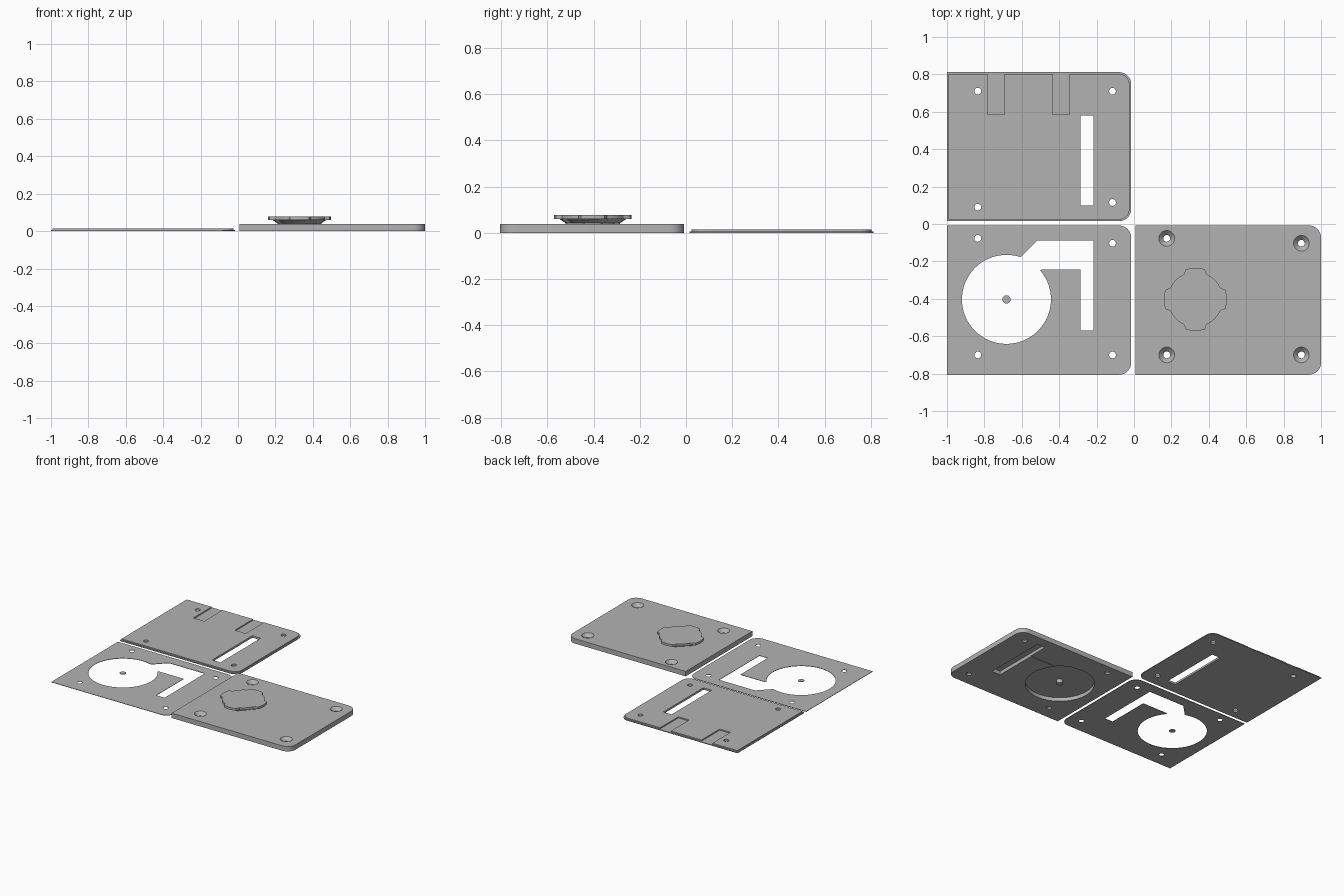
import bpy
import bmesh
from math import sin, cos, pi, radians

if "Cube" in bpy.data.objects:
    bpy.data.objects.remove(bpy.data.objects["Cube"])

grey = bpy.data.materials.new("plain grey")
grey.use_nodes = True
grey.diffuse_color = (0.45, 0.45, 0.45, 1)
grey.node_tree.nodes["Principled BSDF"].inputs["Base Color"].default_value = grey.diffuse_color


def loft(name, outline, rings, centre=(0, 0)):
    """Closed solid from one outline repeated at (scale, height) rings."""
    bm = bmesh.new()
    cx, cy = centre
    loops = [[bm.verts.new((cx + x * s, cy + y * s, z)) for x, y in outline] for s, z in rings]
    n = len(outline)
    for low, high in zip(loops, loops[1:]):
        for i in range(n):
            j = (i + 1) % n
            bm.faces.new((low[i], low[j], high[j], high[i]))
    bm.faces.new(loops[0][::-1])
    bm.faces.new(loops[-1])
    bmesh.ops.recalc_face_normals(bm, faces=bm.faces)
    mesh = bpy.data.meshes.new(name)
    bm.to_mesh(mesh)
    bm.free()
    mesh.materials.append(grey)
    obj = bpy.data.objects.new(name, mesh)
    bpy.context.collection.objects.link(obj)
    return obj


def prism(name, outline, z0, z1):
    return loft(name, outline, [(1, z0), (1, z1)])


def circle(r, n=64):
    return [(r * cos(2 * pi * i / n), r * sin(2 * pi * i / n)) for i in range(n)]


def rod(name, centre, r, z0, z1, r_top=None):
    return loft(name, circle(1), [(r, z0), (r_top or r, z1)], centre)


def rect(x0, x1, y0, y1):
    return [(x0, y0), (x1, y0), (x1, y1), (x0, y1)]


def card(x0, x1, y0, y1, r=0.065, steps=8):
    """Rectangle with both right-hand corners rounded."""
    pts = [(x0, y1), (x0, y0)]
    for cy, start in ((y0 + r, -90), (y1 - r, 0)):
        for i in range(steps + 1):
            a = radians(start + 90 * i / steps)
            pts.append((x1 - r + r * cos(a), cy + r * sin(a)))
    return pts


def cut(target, cutters):
    for cutter in cutters:
        cutter.hide_render = True
        mod = target.modifiers.new("cut", "BOOLEAN")
        mod.operation = "DIFFERENCE"
        mod.solver = "EXACT"
        mod.object = cutter
        bpy.context.view_layer.objects.active = target
        bpy.ops.object.modifier_apply(modifier=mod.name)
        bpy.data.objects.remove(cutter)


def finish(obj):
    bpy.ops.object.select_all(action="DESELECT")
    obj.select_set(True)
    bpy.context.view_layer.objects.active = obj
    bpy.ops.object.shade_smooth_by_angle(angle=radians(30))


def screw_holes(points):
    return [rod("hole_cutter", p, 0.018, -0.1, 0.1) for p in points]


def moved(points, dx):
    return [(x + dx, y) for x, y in points]


STEP = 1.01                      # spacing between the thin sheet and the thick block
HUB = (-0.682, -0.403)
CHANNEL = [(-0.61, -0.182), (-0.516, -0.088), (-0.216, -0.088), (-0.216, -0.57),
           (-0.286, -0.57), (-0.286, -0.242), (-0.49, -0.242), (-0.62, -0.3)]
SHEET_HOLES = [(-0.835, -0.077), (-0.115, -0.103), (-0.835, -0.70), (-0.115, -0.70)]
COVER_HOLES = [(-0.835, 0.71), (-0.115, 0.71), (-0.835, 0.09), (-0.115, 0.115)]

# Rear cover: wide base layer with an inset upper layer, two shallow notches at the back
cover_base = prism("cover_base", card(-1, -0.015, 0.015, 0.812), 0, 0.006)
cover_top = prism("cover_top", card(-0.992, -0.024, 0.023, 0.803, 0.058), 0.004, 0.015)
for part in (cover_base, cover_top):
    cut(part, screw_holes(COVER_HOLES))
    cut(part, [prism("slot_cutter", rect(-0.286, -0.216, 0.10, 0.58), -0.1, 0.1)])
cut(cover_top, [prism("notch_cutter", rect(x, x + 0.091, 0.585, 0.9), -0.1, 0.1)
                for x in (-0.783, -0.436)])

# Thin sheet with the round window, channel and slot cut right through
sheet = prism("thin_sheet", card(-1, -0.015, -0.806, -0.008), 0, 0.003)
cut(sheet, screw_holes(SHEET_HOLES))
cut(sheet, [rod("window_cutter", HUB, 0.238, -0.1, 0.1),
            prism("channel_cutter", CHANNEL, -0.1, 0.1)])
sheet_disc = rod("sheet_hub_disc", HUB, 0.022, 0, 0.003)

# Thick block: countersunk screw holes, pockets open on the underside
block = prism("thick_block", card(0.008, 1, -0.806, -0.008), 0, 0.037)
block_holes = moved(SHEET_HOLES, STEP)
hub = (HUB[0] + STEP, HUB[1])
cut(block, screw_holes(block_holes))
cut(block, [rod("sink_cutter", p, 0.018, 0.013, 0.0375, 0.0425) for p in block_holes])
cut(block, [prism("channel_cutter", moved(CHANNEL, STEP), -0.1, 0.004),
            rod("pocket_cutter", hub, 0.238, -0.1, 0.028),
            prism("slot_cutter", moved(rect(-0.2865, -0.2155, -0.5705, -0.0875), STEP), -0.1, 0.027)])
pin = rod("pocket_pin", hub, 0.022, 0, 0.03)

# Knob: a disc with four shallow lobes above a tapering neck
lobed = []
for i in range(144):
    a = 2 * pi * i / 144
    off = abs((a + pi / 4) % (pi / 2) - pi / 4)
    blend = min(1, max(0, (radians(25) - off) / radians(8)))
    r = 0.147 + 0.021 * blend * blend * (3 - 2 * blend)
    lobed.append((r * cos(a), r * sin(a)))
knob = loft("knob", lobed, [(0.7, 0.035), (0.7, 0.042), (0.86, 0.06), (1, 0.06), (1, 0.077)], hub)

for part in (cover_base, cover_top, sheet, sheet_disc, block, pin, knob):
    finish(part)
